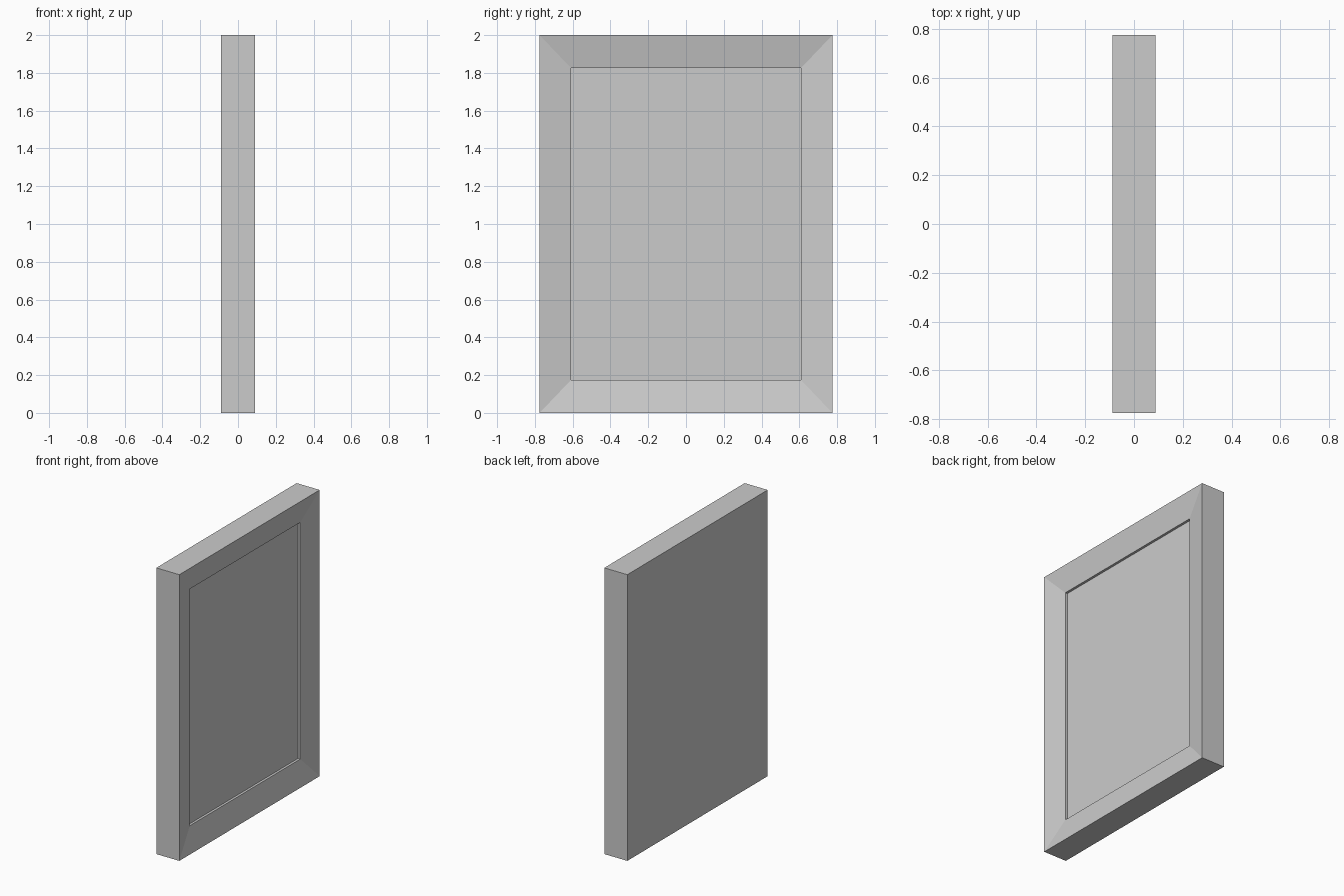
import bpy, bmesh

if "Cube" in bpy.data.objects:
    bpy.data.objects.remove(bpy.data.objects["Cube"])

HALF_X, HALF_Y, HEIGHT = 0.089, 0.775, 2.0
INNER_Y, INNER_Z = 0.61, 0.827      # half size of the recessed opening
SLOPE, STEP = 0.035, 0.017          # border slope depth, panel step depth

bm = bmesh.new()


def ring(x, half_y, half_z):
    """Rectangular loop facing +x, centred on the frame."""
    zc = HEIGHT / 2
    return [bm.verts.new((x, sy * half_y, zc + sz * half_z))
            for sy, sz in ((-1, -1), (1, -1), (1, 1), (-1, 1))]


# Back, outer rim, sloped border edge, recessed panel
rings = [
    ring(-HALF_X, HALF_Y, HEIGHT / 2),
    ring(HALF_X, HALF_Y, HEIGHT / 2),
    ring(HALF_X - SLOPE, INNER_Y, INNER_Z),
    ring(HALF_X - SLOPE - STEP, INNER_Y, INNER_Z),
]
for a, b in zip(rings, rings[1:]):
    for i in range(4):
        j = (i + 1) % 4
        bm.faces.new((a[i], a[j], b[j], b[i]))

# Flat back and panel face
bm.faces.new(rings[0][::-1])
bm.faces.new(rings[-1])
bmesh.ops.recalc_face_normals(bm, faces=bm.faces)

mesh = bpy.data.meshes.new("framed_panel")
bm.to_mesh(mesh)
bm.free()
bpy.context.collection.objects.link(bpy.data.objects.new("framed_panel", mesh))
